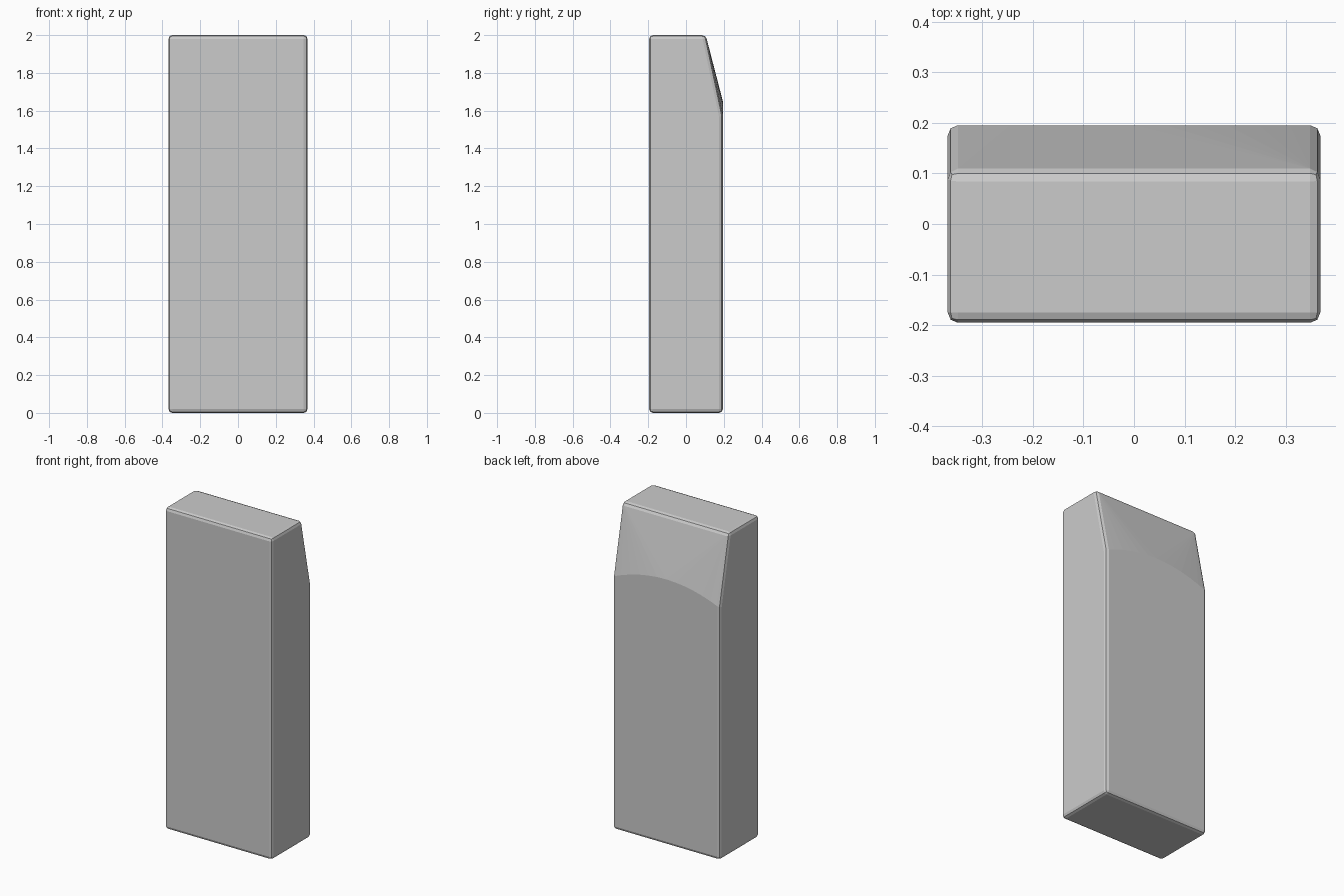
import bpy, bmesh

if "Cube" in bpy.data.objects:
    bpy.data.objects.remove(bpy.data.objects["Cube"])

W, D, H = 0.368, 0.195, 2.0      # half width, half depth, height
RIDGE_Y = 0.104                  # where the top meets the sloped cut
Z_SIDE, Z_MID, N = 1.57, 1.65, 12  # arched lower edge of the cut

bm = bmesh.new()
V = lambda *co: bm.verts.new(co)

# Block corners and ridge ends
f00, f10, f11, f01 = V(-W, -D, 0), V(W, -D, 0), V(W, -D, H), V(-W, -D, H)
b0, b1 = V(-W, D, 0), V(W, D, 0)
r0, r1 = V(-W, RIDGE_Y, H), V(W, RIDGE_Y, H)

# Arched edge on the back face
arc = []
for i in range(N + 1):
    t = 2 * i / N - 1
    arc.append(V(W * t, D, Z_MID - (Z_MID - Z_SIDE) * t * t))

# Flat sides
for face in ([f00, f10, f11, f01], [f00, b0, b1, f10], [f01, f11, r1, r0],
             [f00, f01, r0, arc[0], b0], [f10, b1, arc[-1], r1, f11],
             [b1, b0] + arc):
    bm.faces.new(face)

# Sloped cut: centre triangle with a fan to each ridge end
mid = N // 2
bm.faces.new([r0, r1, arc[mid]])
for i in range(N):
    bm.faces.new([r0 if i < mid else r1, arc[i + 1], arc[i]])
bmesh.ops.recalc_face_normals(bm, faces=bm.faces)

mesh = bpy.data.meshes.new("slanted_block")
bm.to_mesh(mesh)
bm.free()
block = bpy.data.objects.new("slanted_block", mesh)
bpy.context.collection.objects.link(block)

# Softened outer edges
bevel = block.modifiers.new("soft_edges", 'BEVEL')
bevel.width = 0.02
bevel.segments = 2
bevel.limit_method = 'ANGLE'
bevel.angle_limit = 0.7
